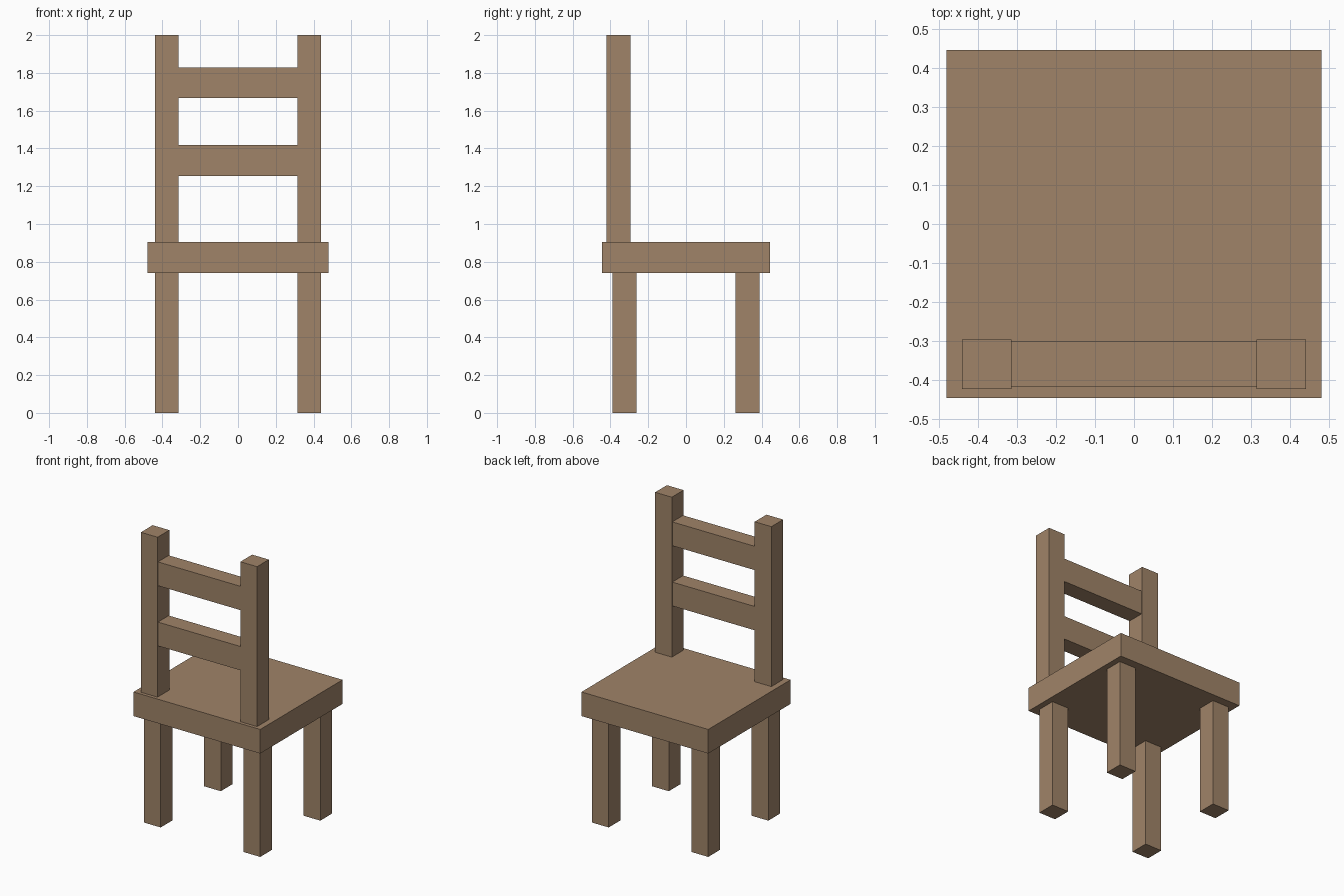
import bpy

if "Cube" in bpy.data.objects:
    bpy.data.objects.remove(bpy.data.objects["Cube"])

wood = bpy.data.materials.new("wood")
wood.diffuse_color = (0.35, 0.23, 0.14, 1)
wood.use_nodes = True
wood.node_tree.nodes["Principled BSDF"].inputs["Base Color"].default_value = wood.diffuse_color


def box(name, x, y, z):
    """Axis-aligned box from (min, max) ranges."""
    lo, hi = zip(x, y, z)
    bpy.ops.mesh.primitive_cube_add(size=1, location=[(a + b) / 2 for a, b in zip(lo, hi)])
    ob = bpy.context.object
    ob.name = ob.data.name = name
    for v in ob.data.vertices:
        v.co = [c * (b - a) for c, a, b in zip(v.co, lo, hi)]
    ob.data.materials.append(wood)
    return ob


# Seat slab
box("seat", (-0.48, 0.48), (-0.445, 0.445), (0.74, 0.905))

# Legs and backrest posts, mirrored left and right
for side, s in (("left", -1), ("right", 1)):
    x = sorted((s * 0.314, s * 0.44))
    box(f"front_leg_{side}", x, (-0.388, -0.262), (0, 0.74))
    box(f"rear_leg_{side}", x, (0.262, 0.388), (0, 0.74))
    box(f"back_post_{side}", x, (-0.422, -0.295), (0.905, 2.0))

# Backrest rails between the posts
for name, z in (("lower_rail", (1.254, 1.417)), ("upper_rail", (1.666, 1.829))):
    box(name, (-0.314, 0.314), (-0.417, -0.3), z)
